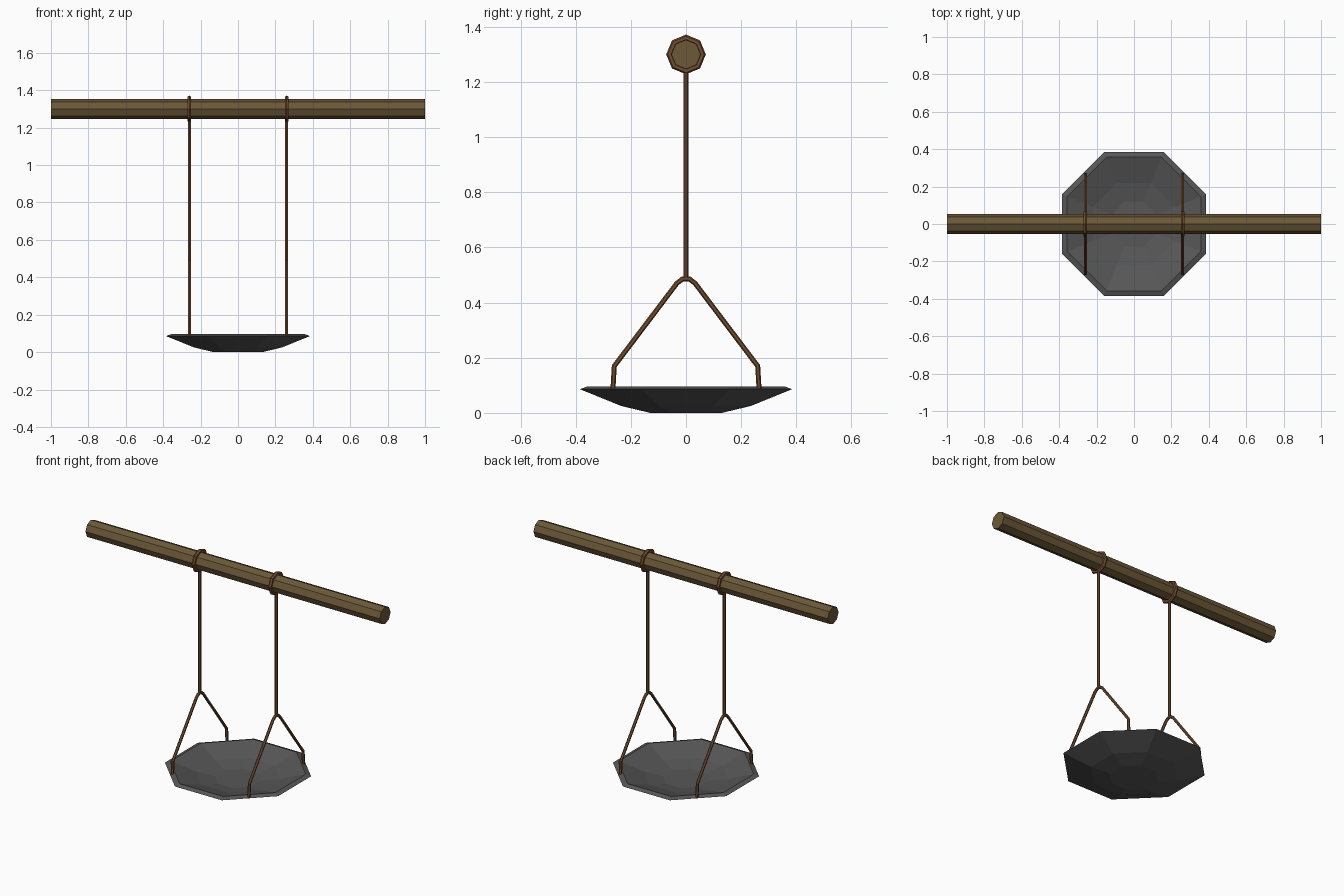
import bpy, bmesh, math
from mathutils import Vector

cube = bpy.data.objects.get("Cube")
if cube:
    bpy.data.objects.remove(cube)


def material(name, rgb):
    m = bpy.data.materials.new(name)
    m.use_nodes = True
    m.diffuse_color = (*rgb, 1)
    m.node_tree.nodes["Principled BSDF"].inputs["Base Color"].default_value = (*rgb, 1)
    return m


wood = material("olive wood", (0.147, 0.098, 0.040))
rope = material("brown rope", (0.168, 0.076, 0.030))
iron = material("dark iron", (0.095, 0.095, 0.095))


def skin(name, rings, mat, loop=False):
    """Join rings of points with quads; cap the ends unless the rings form a loop."""
    bm = bmesh.new()
    vs = [[bm.verts.new(p) for p in ring] for ring in rings]
    n = len(vs[0])
    pairs = list(zip(vs, vs[1:])) + ([(vs[-1], vs[0])] if loop else [])
    for a, b in pairs:
        for i in range(n):
            j = (i + 1) % n
            bm.faces.new((a[i], a[j], b[j], b[i]))
    if not loop:
        bm.faces.new(vs[0])
        bm.faces.new(vs[-1])
    bmesh.ops.recalc_face_normals(bm, faces=bm.faces)
    me = bpy.data.meshes.new(name)
    bm.to_mesh(me)
    bm.free()
    me.materials.append(mat)
    ob = bpy.data.objects.new(name, me)
    bpy.context.collection.objects.link(ob)
    return ob


def tube(name, x, path, r, mat, sides=6, loop=False):
    """Sweep a round section along a (y, z) path in the plane at x, with mitred bends."""
    pts = [Vector(p) for p in path]
    n = len(pts)
    rings = []
    for i, p in enumerate(pts):
        before = pts[i - 1] if loop or i else None
        after = pts[(i + 1) % n] if loop or i < n - 1 else None
        d1 = (p - before).normalized() if before is not None else (after - p).normalized()
        d2 = (after - p).normalized() if after is not None else d1
        t = (d1 + d2).normalized()
        side = Vector((-t.y, t.x)) / max(t.dot(d1), 0.5)
        ring = []
        for k in range(sides):
            a = math.tau * k / sides
            q = p + side * r * math.cos(a)
            ring.append((x + r * math.sin(a), q.x, q.y))
        rings.append(ring)
    return skin(name, rings, mat, loop)


def octagon(r, turn=0.0):
    return [(r * math.cos(turn + math.tau * k / 8), r * math.sin(turn + math.tau * k / 8))
            for k in range(8)]


# Horizontal beam, corner upwards
BEAM_Z = 1.30
skin("beam", [[(x, y, BEAM_Z + z) for y, z in octagon(0.053)] for x in (-1, 1)], wood)

# Shallow pan: (flat-to-centre distance, height) from the underside over the rim to the inside
profile = [(0.13, 0.0), (0.235, 0.025), (0.385, 0.086), (0.357, 0.096),
           (0.22, 0.05), (0.12, 0.03)]
skin("pan", [[(x, y, z) for x, y in octagon(d / math.cos(math.pi / 8), math.pi / 8)]
             for d, z in profile], iron)

# Hangers: loop round the beam, straight line, and forked lower rope
fork = [(-0.265, 0.085), (-0.26, 0.17), (-0.033, 0.470), (-0.012, 0.486)]
fork += [(-y, z) for y, z in reversed(fork)]
for label, x in (("left", 0.26), ("right", -0.26)):
    tube(label + "_beam_loop", x, [(y, BEAM_Z + z) for y, z in octagon(0.060)],
         0.011, rope, loop=True)
    tube(label + "_hanging_rope", x, [(0, 1.24), (0, 0.488)], 0.009, rope)
    tube(label + "_forked_rope", x, fork, 0.009, rope)
